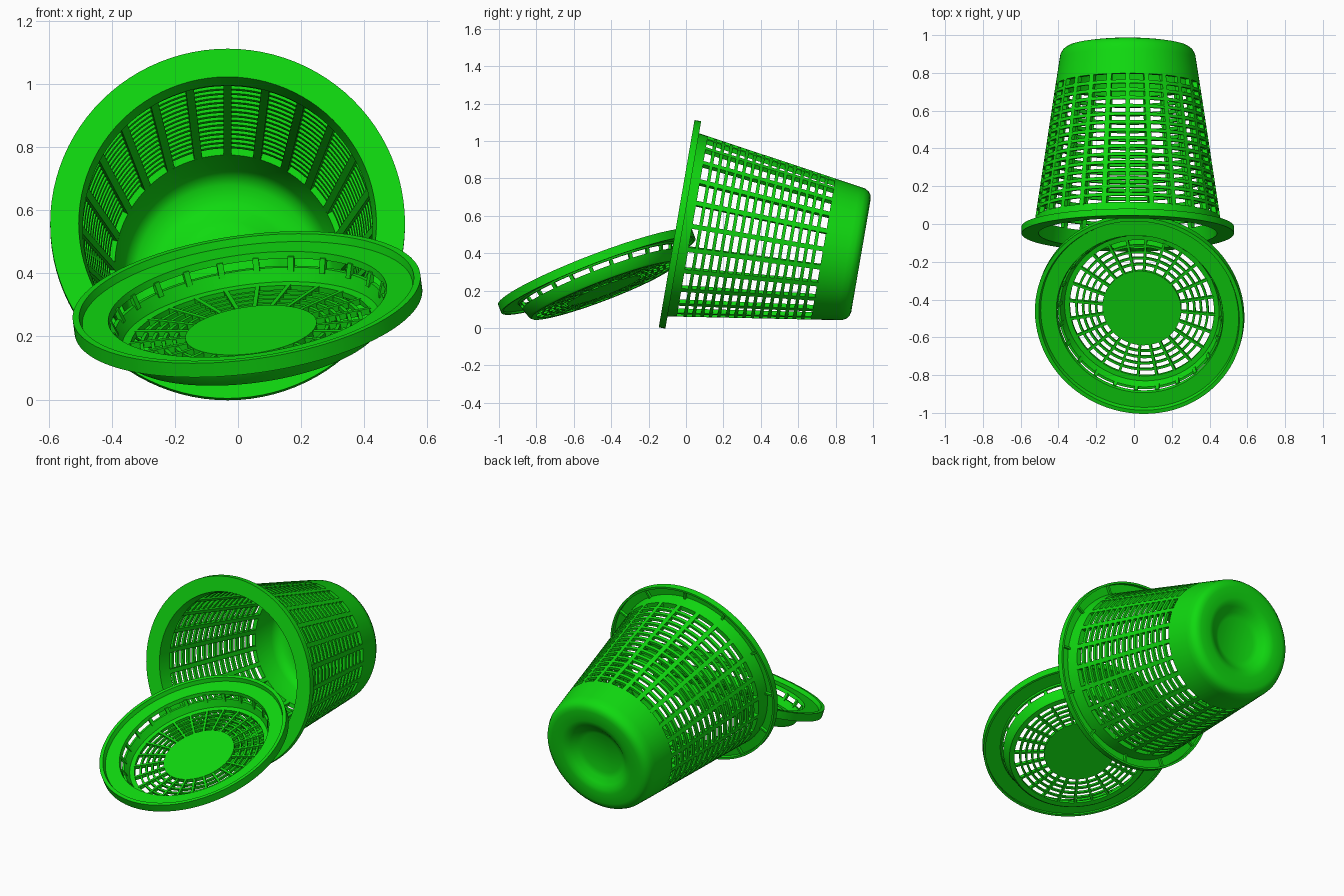
import bpy, bmesh
from math import sin, cos, pi
from mathutils import Vector, Matrix

cube = bpy.data.objects.get("Cube")
if cube:
    bpy.data.objects.remove(cube, do_unlink=True)

green = bpy.data.materials.new("bright_green_plastic")
green.use_nodes = True
colour = (0.005, 0.7, 0.005, 1)
green.diffuse_color = colour
green.node_tree.nodes["Principled BSDF"].inputs["Base Color"].default_value = colour

SEGMENTS = 96
RIBS = 24


def frame(centre, axis):
    """Matrix whose local z runs along the part's axis."""
    turn = Vector(axis).to_track_quat('Z', 'Y').to_matrix().to_4x4()
    return Matrix.Translation(centre) @ turn


def finish(name, bm, place):
    bmesh.ops.remove_doubles(bm, verts=bm.verts, dist=1e-5)
    bmesh.ops.recalc_face_normals(bm, faces=bm.faces)
    mesh = bpy.data.meshes.new(name)
    bm.to_mesh(mesh)
    bm.free()
    mesh.materials.append(green)
    obj = bpy.data.objects.new(name, mesh)
    bpy.context.collection.objects.link(obj)
    obj.matrix_world = place
    bpy.ops.object.select_all(action='DESELECT')
    obj.select_set(True)
    bpy.context.view_layer.objects.active = obj
    bpy.ops.object.shade_smooth_by_angle(angle=0.6)


def lathe(name, profiles, place):
    """Revolve closed (radius, height) outlines about local z."""
    bm = bmesh.new()
    for outline in profiles:
        loops = []
        for r, z in outline:
            if r == 0:
                loops.append([bm.verts.new((0, 0, z))] * SEGMENTS)
            else:
                loops.append([bm.verts.new((r * cos(2 * pi * k / SEGMENTS),
                                            r * sin(2 * pi * k / SEGMENTS), z))
                              for k in range(SEGMENTS)])
        for a, b in zip(loops, loops[1:] + loops[:1]):
            if a[0] is a[1] and b[0] is b[1]:
                continue
            for k in range(SEGMENTS):
                n = (k + 1) % SEGMENTS
                corners = list(dict.fromkeys((a[k], a[n], b[n], b[k])))
                bm.faces.new(corners)
    finish(name, bm, place)


def ribs(name, outline, width, place, count=RIBS):
    """Repeat a flat (radius, height) plate of given width around local z."""
    bm = bmesh.new()
    for k in range(count):
        turn = Matrix.Rotation(2 * pi * k / count, 3, 'Z')
        sides = [[bm.verts.new(turn @ Vector((r, s * width / 2, z))) for r, z in outline]
                 for s in (-1, 1)]
        bm.faces.new(sides[0])
        bm.faces.new(sides[1][::-1])
        n = len(outline)
        for i in range(n):
            j = (i + 1) % n
            bm.faces.new((sides[0][i], sides[0][j], sides[1][j], sides[1][i]))
    finish(name, bm, place)


def box(r0, r1, z0, z1):
    return [(r0, z0), (r1, z0), (r1, z1), (r0, z1)]


# Basket, lying on its side with the mouth to the front
basket = frame((-0.033, -0.05, 0.558), (0, 0.985, -0.17))
WALL = 0.025
SLOT_START, SLOT_END, ROWS = 0.085, 0.795, 16


def outer(t):
    return 0.502 - 0.15 * t


def wall_band(t0, t1, thick):
    return [(outer(t0) - thick, t0), (outer(t0), t0), (outer(t1), t1), (outer(t1) - thick, t1)]


lathe("basket_rim", [[
    (0.472, 0), (0.5625, 0), (0.5625, 0.036), (0.55, 0.036), (0.55, 0.012),
    (outer(0.012), 0.012), (outer(SLOT_START), SLOT_START),
    (outer(SLOT_START) - WALL - 0.005, SLOT_START)]], basket)
ribs("basket_rim_gussets", box(0.49, 0.552, 0.01, 0.028), 0.012, basket, 12)
ribs("basket_wall_ribs", wall_band(SLOT_START - 0.005, SLOT_END + 0.005, WALL), 0.026, basket)

step = (SLOT_END - SLOT_START) / ROWS
lathe("basket_wall_rings",
      [wall_band(SLOT_START + i * step - 0.009, SLOT_START + i * step + 0.009, 0.015)
       for i in range(1, ROWS)], basket)

# Solid base with rounded edge and a dimple underneath
lathe("basket_base", [[
    (outer(SLOT_END), SLOT_END), (0.362, 0.93), (0.357, 0.96), (0.345, 0.982),
    (0.328, 0.995), (0.305, 1.0), (0.24, 1.0), (0.215, 0.995), (0.19, 0.98),
    (0.16, 0.957), (0.13, 0.945), (0, 0.94),
    (0, 0.915), (0.13, 0.92), (0.17, 0.937), (0.21, 0.965), (0.24, 0.972),
    (0.29, 0.968), (0.318, 0.95), (0.334, 0.92),
    (outer(SLOT_END) - WALL, SLOT_END)]], basket)

# Lid, a shallow dish leaning on the basket mouth
lid = frame((0.03, -0.477, 0.302), (-0.125, -0.355, 0.926))
lathe("lid_rim", [[
    (0.556, -0.024), (0.556, 0.024), (0.535, 0.024), (0.528, 0.0), (0.445, 0.0),
    (0.44, -0.022), (0.452, -0.022), (0.456, -0.012), (0.543, -0.012),
    (0.543, -0.024)]], lid)
ribs("lid_wall_ribs", [(0.436, -0.015), (0.45, -0.015), (0.435, -0.06), (0.42, -0.06)],
     0.02, lid)
lathe("lid_wall", [[
    (0.43, -0.048), (0.443, -0.048), (0.425, -0.1), (0.415, -0.11),
    (0.385, -0.11), (0.385, -0.092), (0.412, -0.09)]], lid)
ribs("lid_floor_ribs", box(0.2, 0.39, -0.11, -0.09), 0.014, lid)
lathe("lid_floor_rings",
      [box(r - 0.006, r + 0.006, -0.108, -0.094) for r in (0.245, 0.28, 0.315, 0.35)], lid)
lathe("lid_centre_disc", [[(0, -0.11), (0.21, -0.11), (0.21, -0.088), (0, -0.088)]], lid)
